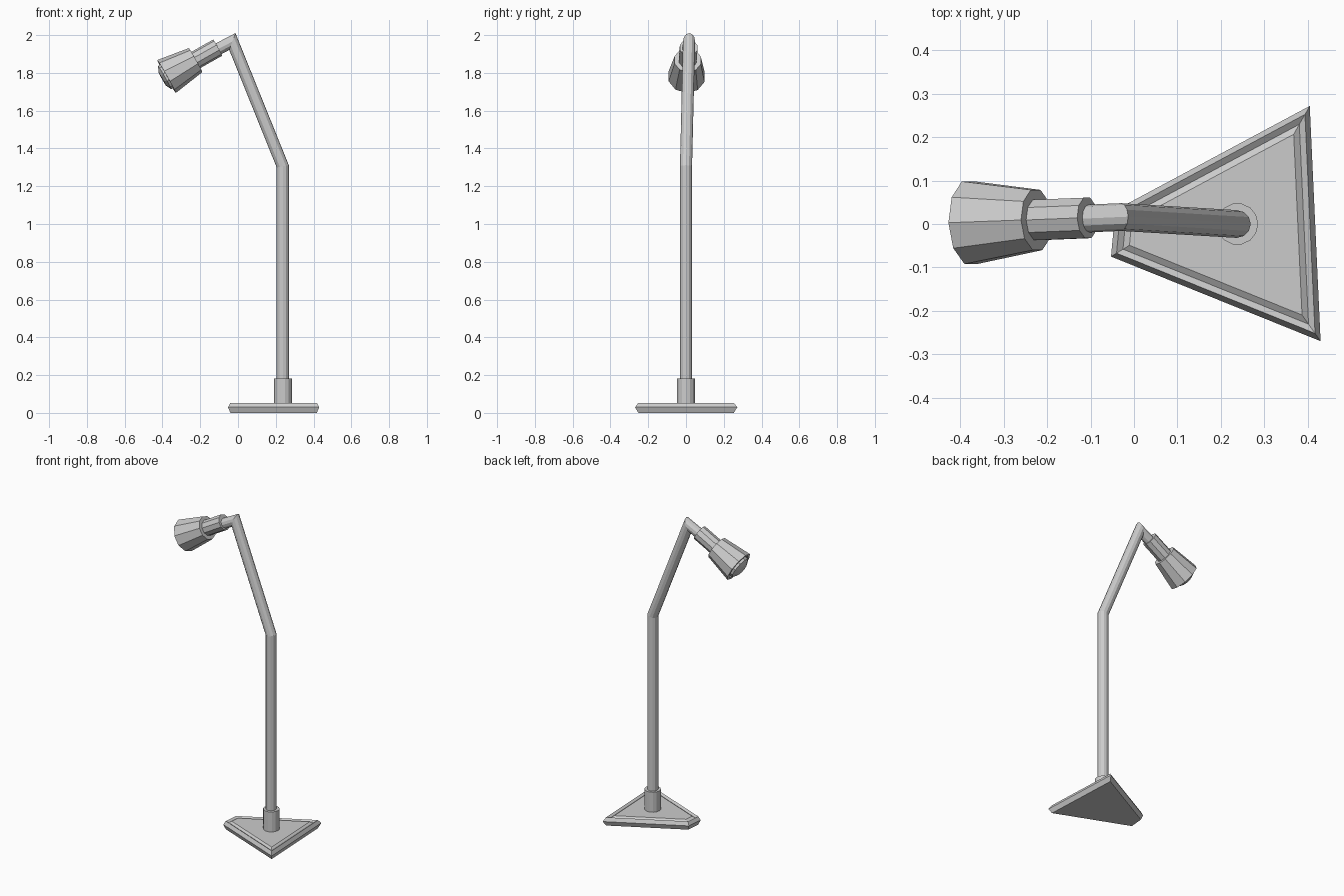
import bpy, bmesh, math
from mathutils import Vector

if "Cube" in bpy.data.objects:
    bpy.data.objects.remove(bpy.data.objects["Cube"])


def finish(bm, name):
    bmesh.ops.recalc_face_normals(bm, faces=bm.faces)
    me = bpy.data.meshes.new(name)
    bm.to_mesh(me)
    bm.free()
    ob = bpy.data.objects.new(name, me)
    bpy.context.collection.objects.link(ob)
    return ob


def frame(d):
    side = Vector((0, 1, 0))
    side = (side - d * side.dot(d)).normalized()
    return side, d.cross(side)


def skin(bm, rings):
    n = len(rings[0])
    for a, b in zip(rings, rings[1:]):
        for i in range(n):
            j = (i + 1) % n
            bm.faces.new((a[i], a[j], b[j], b[i]))
    bm.faces.new(rings[0][::-1])
    bm.faces.new(rings[-1])


def lathe(name, start, direction, profile, n):
    """Profile of (distance along axis, radius) turned around a tilted axis."""
    bm = bmesh.new()
    start, d = Vector(start), Vector(direction).normalized()
    u, v = frame(d)
    rings = []
    for t, r in profile:
        angles = [2 * math.pi * (i + 0.5) / n for i in range(n)]
        rings.append([bm.verts.new(start + d * t + (u * math.cos(a) + v * math.sin(a)) * r)
                      for a in angles])
    skin(bm, rings)
    return finish(bm, name)


def mitred_tube(name, points, r, n):
    """Round tube with sharp mitred bends."""
    bm = bmesh.new()
    pts = [Vector(p) for p in points]
    dirs = [(b - a).normalized() for a, b in zip(pts, pts[1:])]
    u, v = frame(dirs[0])
    ring = [pts[0] + (u * math.cos(2 * math.pi * i / n) + v * math.sin(2 * math.pi * i / n)) * r
            for i in range(n)]
    rings = [[bm.verts.new(c) for c in ring]]
    for k, d in enumerate(dirs):
        p = pts[k + 1]
        nrm = (d + dirs[k + 1]).normalized() if k + 1 < len(dirs) else d
        ring = [c + d * ((p - c).dot(nrm) / d.dot(nrm)) for c in ring]
        rings.append([bm.verts.new(c) for c in ring])
    skin(bm, rings)
    return finish(bm, name)


# Blunted triangular foot: bevelled edge with a shallow groove around the top
outline = [(0.43, -0.27), (0.405, 0.272), (-0.043, 0.032), (-0.053, -0.075)]
bm = bmesh.new()
for order, steps in ((1, [(0.012, 0.023), (0.014, -0.01), (0.014, 0.01)]),
                     (-1, [(0.012, -0.03)])):
    face = bm.faces.new([bm.verts.new((x, y, 0.03)) for x, y in outline[::order]])
    face.normal_update()
    for inset, dz in steps:
        bmesh.ops.inset_individual(bm, faces=[face], thickness=inset, use_even_offset=True)
        for vert in face.verts:
            vert.co.z += dz
        bm.normal_update()
bmesh.ops.remove_doubles(bm, verts=bm.verts, dist=0.0005)
finish(bm, "base")

# Collar where the pole enters the base
lathe("pole_collar", (0.238, 0, 0.045), (0, 0, 1), [(0, 0.048), (0.137, 0.048)], 14)

# Bent pole, ending in the short neck that holds the head
neck_top = Vector((-0.03, 0.016, 1.966))
axis = Vector((-0.271, -0.012, -0.142)).normalized()
mitred_tube("pole", [(0.237, 0, 0.05), (0.237, 0, 1.305), neck_top, neck_top + axis * 0.12], 0.032, 12)

# Lamp head: socket, flared shade with open mouth, and bulb
head = Vector((-0.107, 0.014, 1.934))
axis = (Vector((-0.378, 0.003, 1.781)) - head).normalized()
lathe("socket", head, axis, [(0, 0.049), (0.16, 0.049)], 10)
lathe("shade", head, axis,
      [(0.135, 0.073), (0.312, 0.1), (0.312, 0.085), (0.285, 0.08)], 10)
lathe("bulb", head, axis, [(0.28, 0.07), (0.323, 0.07), (0.338, 0.042)], 10)
